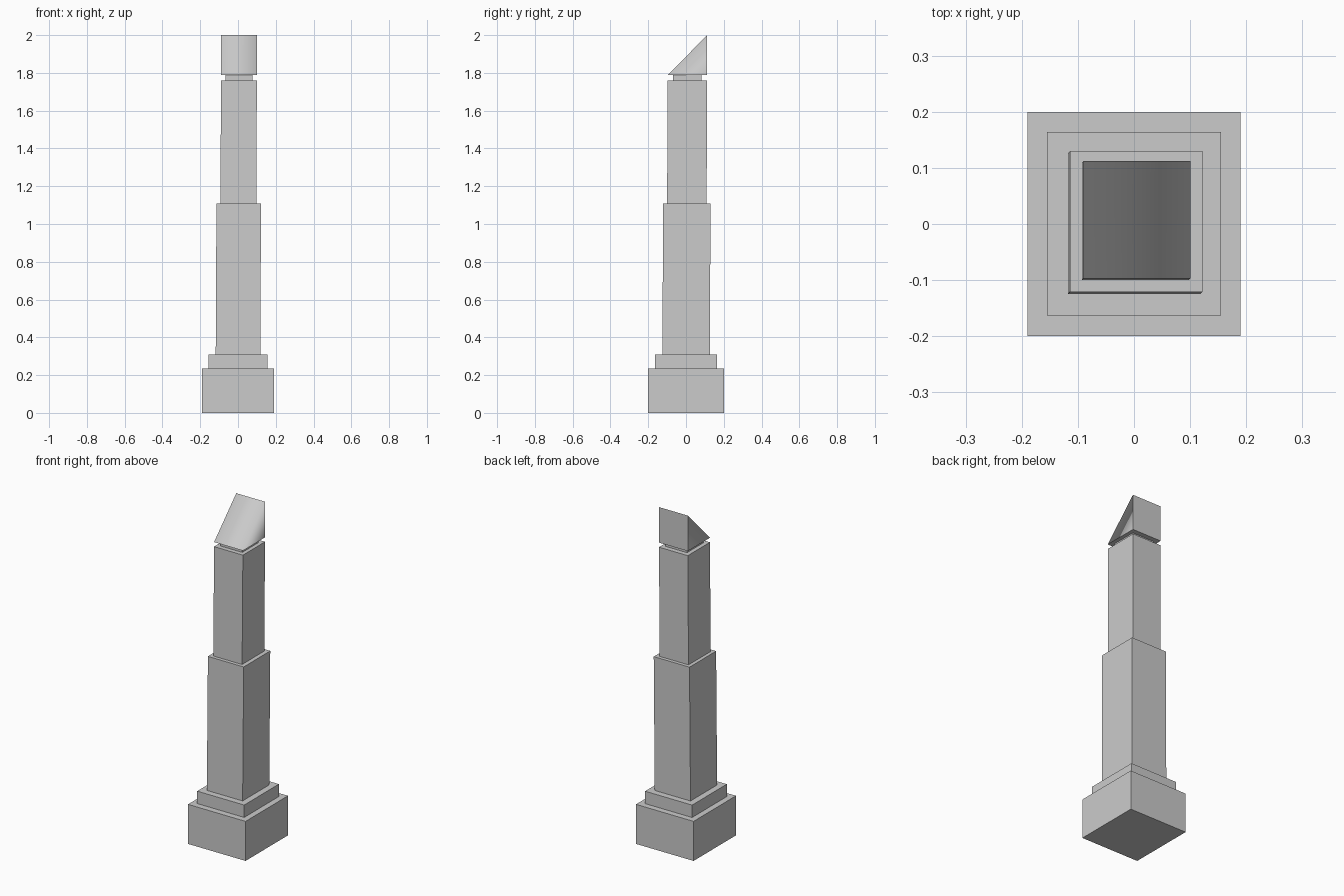
import bpy
import bmesh

old = bpy.data.objects.get("Cube")
if old:
    bpy.data.objects.remove(old, do_unlink=True)

# Single stone colour
stone = bpy.data.materials.new("grey stone")
stone.use_nodes = True
stone.diffuse_color = (0.6, 0.6, 0.6, 1)
stone.node_tree.nodes["Principled BSDF"].inputs["Base Color"].default_value = (0.6, 0.6, 0.6, 1)


def block(name, x, y, z, lean=0.0):
    """Box spanning the given ranges; its top is shifted by lean in x and y."""
    bm = bmesh.new()
    bmesh.ops.create_cube(bm, size=1)
    for v in bm.verts:
        top = v.co.z > 0
        shift = lean if top else 0
        v.co = (x[v.co.x > 0] + shift, y[v.co.y > 0] + shift, z[top])
    return finish(name, bm)


def finish(name, bm):
    bmesh.ops.recalc_face_normals(bm, faces=bm.faces)
    mesh = bpy.data.meshes.new(name)
    bm.to_mesh(mesh)
    bm.free()
    mesh.materials.append(stone)
    obj = bpy.data.objects.new(name, mesh)
    bpy.context.collection.objects.link(obj)
    return obj


# Stepped base
block("base", (-0.19, 0.19), (-0.2, 0.2), (0, 0.236))
block("base_step", (-0.155, 0.155), (-0.163, 0.164), (0.236, 0.31))

# Two shaft sections, leaning very slightly
block("lower_shaft", (-0.118, 0.118), (-0.125, 0.126), (0.31, 1.109), 0.004)
block("upper_shaft", (-0.093, 0.097), (-0.1, 0.109), (1.109, 1.761), 0.003)

# Recessed neck
block("neck", (-0.065, 0.077), (-0.07, 0.083), (1.761, 1.788))

# Wedge cap: a triangular side profile extruded across x
bm = bmesh.new()
profile = [(-0.097, 1.788), (0.112, 1.788), (0.112, 2.0)]
side = bm.faces.new([bm.verts.new((-0.09, y, z)) for y, z in profile])
extruded = bmesh.ops.extrude_face_region(bm, geom=[side], use_keep_orig=True)
for v in extruded["geom"]:
    if isinstance(v, bmesh.types.BMVert):
        v.co.x = 0.101
bmesh.ops.recalc_face_normals(bm, faces=bm.faces)

# Slope blends softly into the sides; back and underside stay crisp
for f in bm.faces:
    f.smooth = True
for f in bm.faces:
    if f.normal.y > 0.9 or f.normal.z < -0.9:
        for e in f.edges:
            e.smooth = False
finish("wedge_cap", bm)
